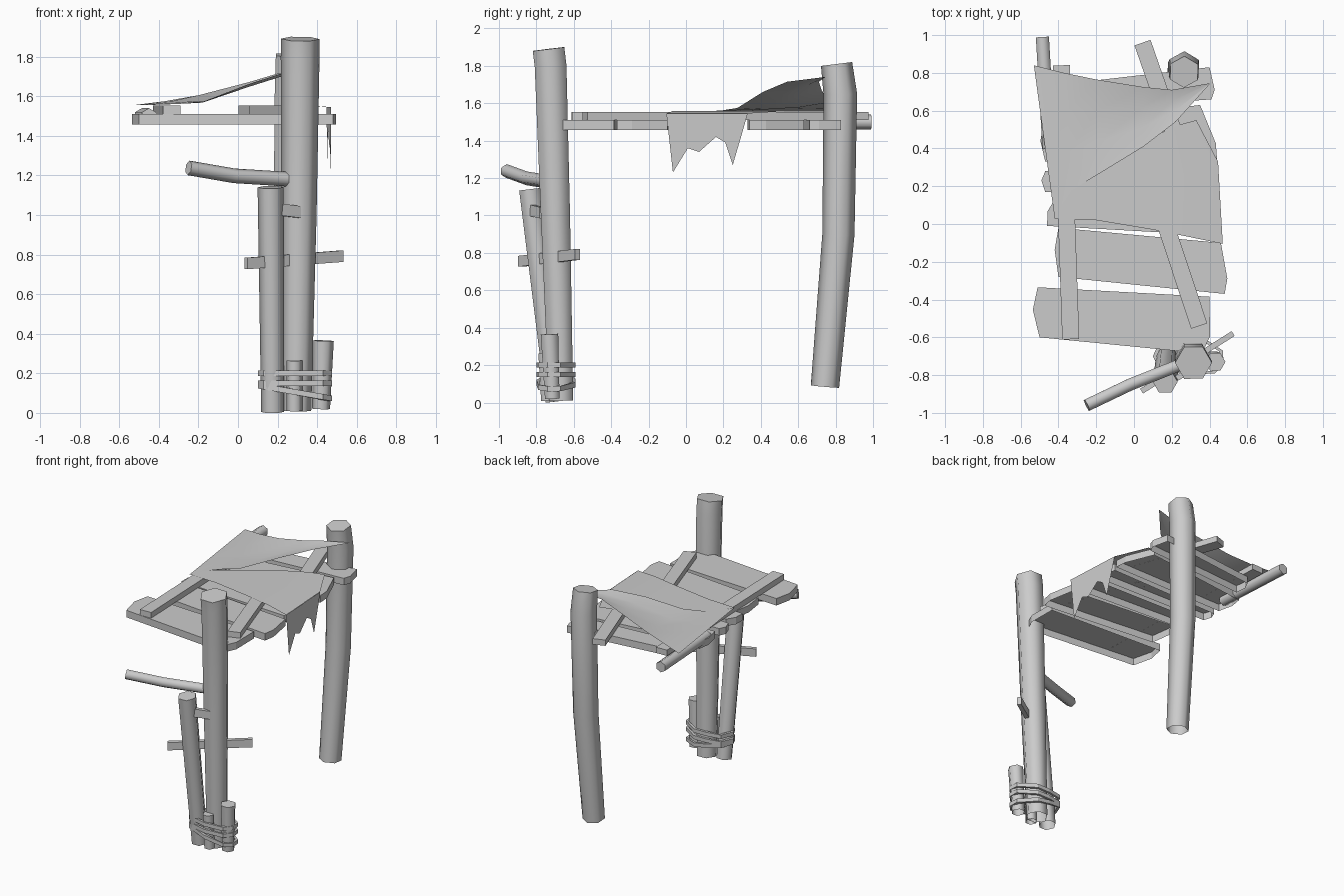
import bpy, bmesh, math
from mathutils import Vector

cube = bpy.data.objects.get("Cube")
if cube:
    bpy.data.objects.remove(cube, do_unlink=True)

grey = bpy.data.materials.new("weathered_grey")
grey.use_nodes = True
grey.diffuse_color = (.6, .6, .6, 1)
grey.node_tree.nodes["Principled BSDF"].inputs["Base Color"].default_value = (.6, .6, .6, 1)


def finish(name, bm, smooth=False, closed=True):
    """Turn a bmesh into a named, coloured object."""
    if closed:
        bmesh.ops.recalc_face_normals(bm, faces=bm.faces)
    mesh = bpy.data.meshes.new(name)
    bm.to_mesh(mesh)
    bm.free()
    mesh.materials.append(grey)
    obj = bpy.data.objects.new(name, mesh)
    bpy.context.collection.objects.link(obj)
    if smooth:
        bpy.ops.object.select_all(action='DESELECT')
        obj.select_set(True)
        bpy.context.view_layer.objects.active = obj
        bpy.ops.object.shade_smooth_by_angle(angle=math.radians(65))
    return obj


def log(name, path, radii, turn=0.0, open_foot=True):
    """Six-sided timber swept along a path, with ends square to the path."""
    sides = 6
    bm = bmesh.new()
    pts = [Vector(p) for p in path]
    rings = []
    for i, (p, r) in enumerate(zip(pts, radii)):
        ahead = pts[min(i + 1, len(pts) - 1)]
        behind = pts[max(i - 1, 0)]
        tangent = (ahead - behind).normalized()
        guide = Vector((1, 0, 0)) if abs(tangent.z) > .7 else Vector((0, 0, 1))
        u = (guide - tangent * guide.dot(tangent)).normalized()
        v = tangent.cross(u)
        angles = [turn + math.tau * k / sides for k in range(sides)]
        rings.append([bm.verts.new(p + (u * math.cos(a) + v * math.sin(a)) * r) for a in angles])
    for low, high in zip(rings, rings[1:]):
        for k in range(sides):
            n = (k + 1) % sides
            bm.faces.new((low[k], low[n], high[n], high[k]))
    bm.faces.new(rings[-1])
    if not open_foot:
        bm.faces.new(rings[0][::-1])
    return finish(name, bm, smooth=True, closed=False)


def plank(name, front_left, front_right, back_right, back_left, chip=.02):
    """Deck board with bulging chipped ends, open on its underside."""
    fl, fr, br, bl = [Vector(p) for p in (front_left, front_right, back_right, back_left)]
    push = Vector((chip, 0))
    outline = [fl, fr, fr.lerp(br, .3) + push, br, bl, bl.lerp(fl, .45) - push]
    bm = bmesh.new()
    low, high = [[bm.verts.new((p.x, p.y, z)) for p in outline] for z in (1.458, 1.51)]
    bm.faces.new(high)
    for k in range(len(outline)):
        n = (k + 1) % len(outline)
        bm.faces.new((low[k], low[n], high[n], high[k]))
    return finish(name, bm, closed=False)


def beam(name, start, end, wide, tall):
    """Straight board between two points."""
    a, b = Vector(start), Vector(end)
    along = (b - a).normalized()
    side = along.cross(Vector((0, 0, 1))).normalized() * wide / 2
    up = Vector((0, 0, tall / 2))
    bm = bmesh.new()
    ends = [[bm.verts.new(p + s) for s in (side + up, up - side, -side - up, side - up)] for p in (a, b)]
    for k in range(4):
        n = (k + 1) % 4
        bm.faces.new((ends[0][k], ends[0][n], ends[1][n], ends[1][k]))
    bm.faces.new(ends[0])
    bm.faces.new(ends[1][::-1])
    return finish(name, bm)


def rope(name, height, slope):
    """Flat lashing looped around the foot of the front posts."""
    loop = [(.1, -.7), (.14, -.61), (.25, -.59), (.35, -.59), (.47, -.67),
            (.475, -.74), (.43, -.79), (.28, -.8), (.13, -.76)]
    middle = Vector((.29, -.7))
    bm = bmesh.new()
    rings = []
    for x, y in loop:
        outer = Vector((x, y))
        inner = outer - (outer - middle).normalized() * .02
        z = height - slope * (x - middle.x)
        rings.append([bm.verts.new((p.x, p.y, z + h))
                      for p, h in ((outer, -.014), (outer, .014), (inner, .014), (inner, -.014))])
    for i, ring in enumerate(rings):
        other = rings[(i + 1) % len(rings)]
        for k in range(4):
            n = (k + 1) % 4
            bm.faces.new((ring[k], ring[n], other[n], other[k]))
    return finish(name, bm)


def cloth(name, rows):
    """Thin sheet lofted through matching rows of points."""
    bm = bmesh.new()
    grid = [[bm.verts.new(p) for p in row] for row in rows]
    for a, b in zip(grid, grid[1:]):
        for k in range(len(a) - 1):
            bm.faces.new((a[k], a[k + 1], b[k + 1], b[k]))
    return finish(name, bm, smooth=True, closed=False)


# Upright posts, open at the foot
log("front_main_post", [(.295, -.668, .01), (.307, -.698, 1), (.314, -.724, 1.8), (.315, -.735, 1.89)],
    [.075, .09, .098, .098])
log("front_second_post", [(.175, -.7, .005), (.165, -.835, 1.14)], [.058, .066])
log("back_post", [(.24, .743, .085), (.255, .815, .9), (.265, .825, 1.65), (.265, .805, 1.81)],
    [.076, .086, .09, .084], turn=.5)
log("short_post_side", [(.42, -.715, .02), (.43, -.73, .365)], [.045, .054])
log("short_post_front", [(.285, -.74, .01), (.285, -.755, .265)], [.04, .04])

# Branch and cross pieces on the front posts
log("branch", [(-.25, -.96, 1.238), (-.02, -.85, 1.198), (.27, -.735, 1.18)], [.037, .037, .037],
    open_foot=False)
beam("long_brace", (.04, -.885, .755), (.525, -.58, .792), .03, .058)
beam("short_brace", (.19, -.835, 1.03), (.31, -.77, 1.015), .03, .06)

# Rope lashings
for label, height, slope in (("upper", .2, 0), ("middle", .15, 0), ("lower", .105, .17)):
    rope(label + "_rope", height, slope)

# Deck planks
plank("deck_plank_front", (-.5, -.6), (.36, -.685), (.4, -.385), (-.51, -.335), .03)
plank("deck_plank_second", (-.4, -.28), (.48, -.37), (.46, -.1), (-.4, -.02))
plank("deck_plank_third", (-.46, -.01), (.42, -.06), (.42, .11), (-.42, .13))
plank("deck_plank_fourth", (-.47, .17), (.42, .15), (.42, .3), (-.47, .28))
plank("deck_plank_fifth", (-.47, .33), (.44, .34), (.35, .63), (-.48, .53))
plank("deck_plank_back", (-.4, .6), (.41, .66), (.4, .83), (-.38, .74))

# Battens and side pole
beam("left_batten", (-.335, -.61, 1.531), (-.385, .84, 1.531), .09, .043)
beam("right_batten", (.345, -.54, 1.531), (.1, .2, 1.531), .09, .043)
beam("back_batten", (.045, .96, 1.531), (.31, .2, 1.531), .09, .043)
log("side_pole", [(-.45, .4, 1.5), (-.485, .99, 1.5)], [.04, .04], open_foot=False)

# Torn cloth: raised half tied to the back post, flat half, ragged hanging end
tied_edge = [(-.53, .84, 1.555), (-.37, .8, 1.575), (-.2, .765, 1.605),
             (.05, .725, 1.67), (.2, .71, 1.715), (.4, .745, 1.74)]
torn_edge = [(-.42, .03, 1.557), (-.33, .18, 1.56), (-.17, .275, 1.575),
             (.05, .41, 1.66), (.22, .54, 1.715), (.4, .74, 1.74)]
rows = []
for t in (0, .33, .67, 1):
    sag = Vector((0, 0, -.02 * math.sin(math.pi * t)))
    row = [Vector(a).lerp(Vector(b), t) for a, b in zip(torn_edge, tied_edge)]
    rows.append([p + sag if 1 < i < 5 else p for i, p in enumerate(row)])
cloth("raised_cloth", rows)

flat = [[(-.42, .03), (-.2, .02), (.1, -.03), (.3, -.07), (.47, -.105)],
        [(-.38, .1), (-.12, .16), (.1, .21), (.3, .26), (.445, .33)],
        [(-.33, .18), (-.14, .31), (.06, .44), (.22, .52), (.33, .55)]]
cloth("flat_cloth", [[(x, y, 1.545 if x > .4 else 1.559) for x, y in row] for row in flat])

ragged = [(-.105, 1.545), (-.07, 1.23), (.01, 1.36), (.07, 1.34), (.16, 1.42),
          (.21, 1.39), (.25, 1.27), (.3, 1.44), (.33, 1.545)]
bm = bmesh.new()
bm.faces.new([bm.verts.new((.465 - .055 * y, y, z)) for y, z in ragged])
finish("hanging_cloth", bm, closed=False)
